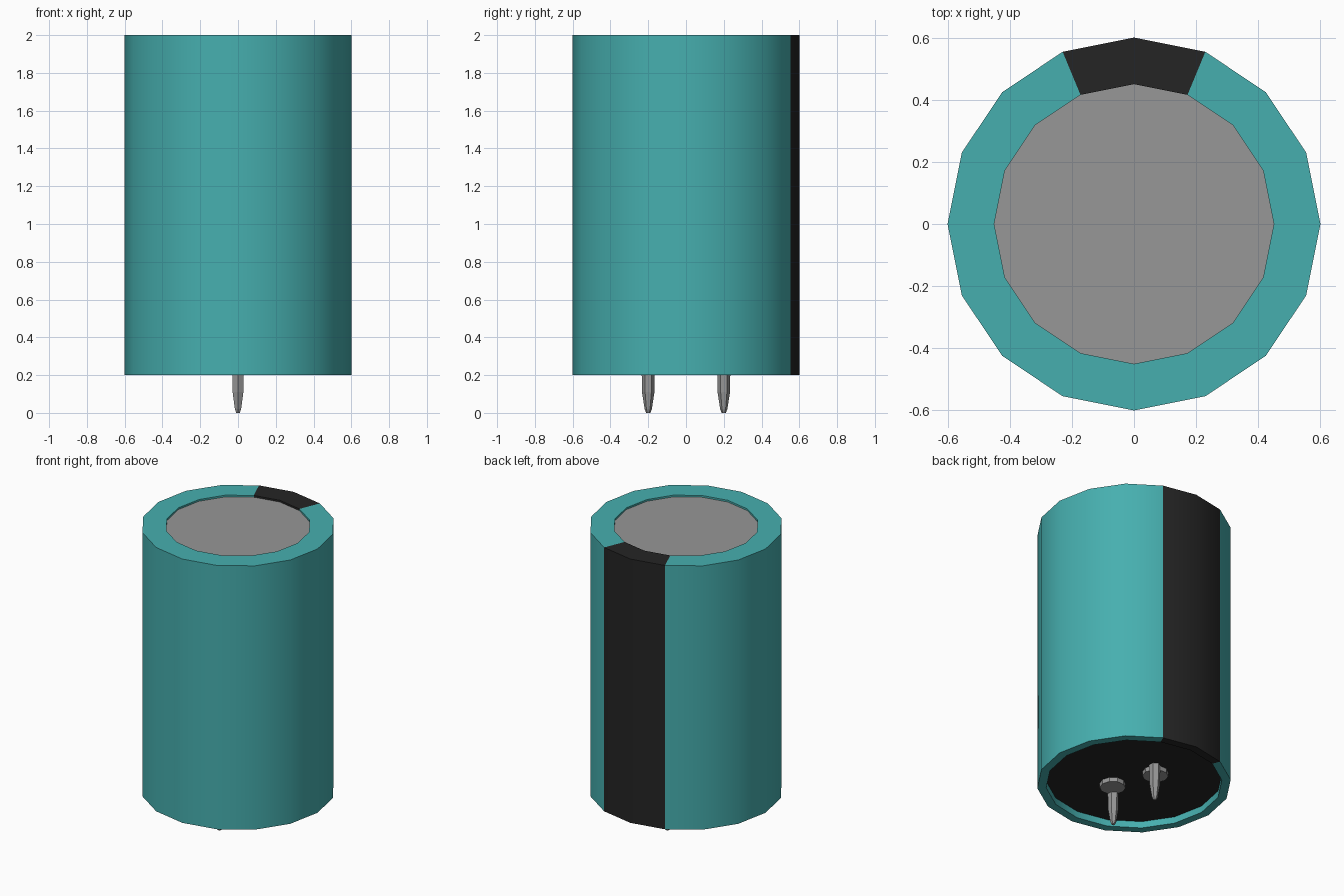
import bpy, bmesh
from math import cos, sin, pi

cube = bpy.data.objects.get("Cube")
if cube:
    bpy.data.objects.remove(cube)


def material(name, color):
    m = bpy.data.materials.new(name)
    m.use_nodes = True
    m.diffuse_color = (*color, 1)
    m.node_tree.nodes["Principled BSDF"].inputs["Base Color"].default_value = (*color, 1)
    return m


teal = material("teal", (0.062, 0.43, 0.43))
black = material("black", (0.018, 0.018, 0.018))
metal = material("metal_grey", (0.31, 0.31, 0.31))


def lathe(name, profile, sides, mats, turn=0.0, location=(0, 0, 0), rule=None):
    """Revolve (radius, z) points from bottom to top and cap both ends."""
    bm = bmesh.new()
    rings = [[bm.verts.new((r * cos(turn + 2 * pi * i / sides),
                            r * sin(turn + 2 * pi * i / sides), z))
              for i in range(sides)] for r, z in profile]
    for low, high in zip(rings, rings[1:]):
        for i in range(sides):
            j = (i + 1) % sides
            bm.faces.new((low[i], low[j], high[j], high[i]))
    bm.faces.new(rings[0][::-1])
    bm.faces.new(rings[-1])
    if rule:
        for f in bm.faces:
            f.material_index = rule(f)
    mesh = bpy.data.meshes.new(name)
    bm.to_mesh(mesh)
    bm.free()
    for m in mats:
        mesh.materials.append(m)
    obj = bpy.data.objects.new(name, mesh)
    obj.location = location
    bpy.context.collection.objects.link(obj)
    return obj


SIDES = 16
FLOOR = 0.245


# Sleeve colours: metal top cap, black floor, black stripe down the back
def sleeve_colour(face):
    c = face.calc_center_median()
    if len(face.verts) == SIDES:
        return 2 if c.z > 1 else 1
    return 1 if c.y > 0 and abs(c.x) < c.y * 0.4 else 0


# Sleeve with a shallow recess on top and a deeper one below
body = lathe("sleeve_body",
             [(0.545, FLOOR), (0.545, 0.2), (0.6, 0.2), (0.6, 2.0),
              (0.45, 2.0), (0.45, 1.988)],
             SIDES, [teal, black, metal], rule=sleeve_colour)
bpy.context.view_layer.objects.active = body
body.select_set(True)
bpy.ops.object.shade_smooth_by_angle(angle=pi / 6)

# Two pins and two rivets under the floor
for label, s in (("front", -1), ("back", 1)):
    lathe(label + "_pin",
          [(0.011, 0), (0.019, 0.02), (0.033, 0.11), (0.035, FLOOR)],
          6, [metal], turn=pi / 2, location=(0, 0.2 * s, 0))
    lathe(label + "_rivet", [(0.08, 0.215), (0.08, FLOOR)],
          10, [metal], location=(-0.055 * s, 0.14 * s, 0))
